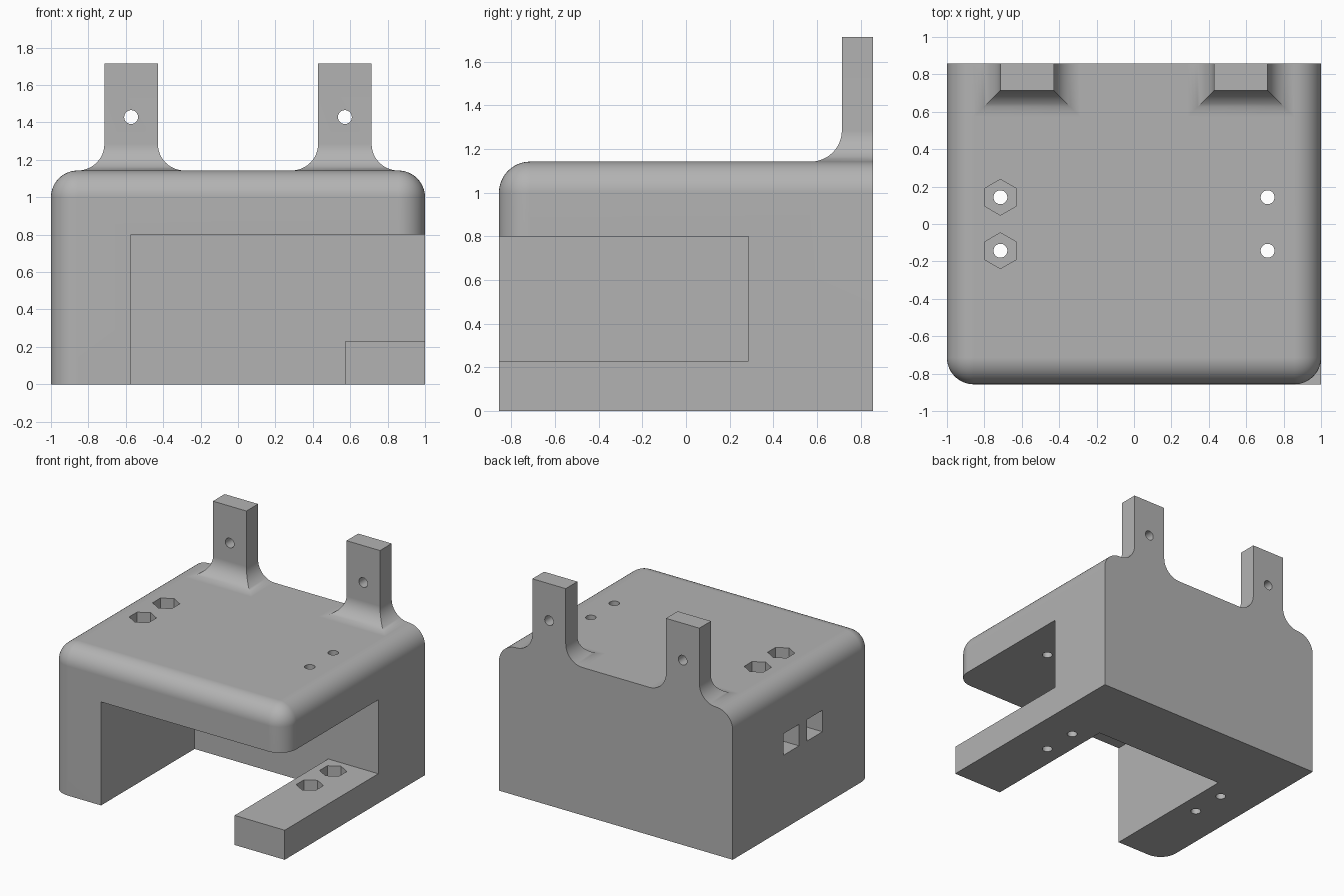
import bpy
import bmesh
import math
from mathutils import Matrix

cube = bpy.data.objects.get("Cube")
if cube:
    bpy.data.objects.remove(cube, do_unlink=True)

U = 1 / 35          # one design unit; the body is 70 x 60 x 40 of these
R = 5 * U           # radius shared by all rounded edges and flares
W, D, H = 35 * U, 30 * U, 40 * U

grey = bpy.data.materials.new("plain grey")
grey.use_nodes = True
colour = (0.45, 0.45, 0.45, 1)
grey.diffuse_color = colour
grey.node_tree.nodes["Principled BSDF"].inputs["Base Color"].default_value = colour


def finish(name, bm):
    bmesh.ops.recalc_face_normals(bm, faces=bm.faces[:])
    mesh = bpy.data.meshes.new(name)
    bm.to_mesh(mesh)
    bm.free()
    mesh.materials.append(grey)
    obj = bpy.data.objects.new(name, mesh)
    bpy.context.collection.objects.link(obj)
    return obj


def box_mesh(lo, hi):
    bm = bmesh.new()
    bmesh.ops.create_cube(bm, size=1)
    for v in bm.verts:
        v.co = [lo[i] if v.co[i] < 0 else hi[i] for i in range(3)]
    return bm


def box(name, lo, hi):
    return finish(name, box_mesh(lo, hi))


def prism(name, centre, radius, length, sides, axis="Z"):
    # Upright prism with a corner toward +y, or a rod along y
    bm = bmesh.new()
    turn = Matrix.Rotation(math.pi / 2, 4, "Z" if axis == "Z" else "X")
    bmesh.ops.create_cone(bm, cap_ends=True, segments=sides, radius1=radius,
                          radius2=radius, depth=length,
                          matrix=Matrix.Translation(centre) @ turn)
    if axis == "Z" and sides == 6:
        # Put the hexagon corners on the y axis
        top = max(v.co.y for v in bm.verts) - centre[1]
        if top < radius * 0.95:
            bmesh.ops.rotate(bm, verts=bm.verts[:], cent=centre,
                             matrix=Matrix.Rotation(math.pi / 6, 3, "Z"))
    return finish(name, bm)


def combine(target, tool, operation):
    mod = target.modifiers.new(operation, "BOOLEAN")
    mod.operation = operation
    mod.solver = "EXACT"
    mod.object = tool
    bpy.context.view_layer.objects.active = target
    bpy.ops.object.modifier_apply(modifier=mod.name)
    bpy.data.objects.remove(tool, do_unlink=True)


# Body block: rounded everywhere except the back and the underside
bm = box_mesh((-W, -D, 0), (W, D, H))
rounded = []
for e in bm.edges:
    mid = (e.verts[0].co + e.verts[1].co) / 2
    if mid.y < D - 0.01 and mid.z > 0.01:
        rounded.append(e)
bmesh.ops.bevel(bm, geom=rounded, offset=R, segments=12, profile=0.5,
                affect="EDGES", clamp_overlap=True)
body = finish("bracket_body", bm)

# Bay open to the front, the left side and below
combine(body, box("bay_cutter", (-20 * U, -2 * D, -1), (2 * W, 10 * U, 28 * U)), "DIFFERENCE")

# Square-cornered arm along the lower left
combine(body, box("lower_arm", (20 * U, -D, 0), (W, 12 * U, 8 * U)), "UNION")


def tab(side):
    # Upright tab whose foot flares out on three sides
    cx, half, front = side * 20 * U, 5 * U, 25 * U
    levels = [(R, H - U)]
    for i in range(13):
        a = i / 12 * math.pi / 2
        levels.append((R * (1 - math.sin(a)), H + R * (1 - math.cos(a))))
    levels.append((0, 60 * U))
    bm = bmesh.new()
    rings = []
    for o, z in levels:
        w = half + o
        rings.append([bm.verts.new(p) for p in (
            (cx - w, front - o, z), (cx + w, front - o, z),
            (cx + w, D, z), (cx - w, D, z))])
    for low, high in zip(rings, rings[1:]):
        for i in range(4):
            j = (i + 1) % 4
            bm.faces.new((low[i], low[j], high[j], high[i]))
    bm.faces.new(rings[0])
    bm.faces.new(rings[-1])
    return finish("mounting_tab", bm)


HOLE, HEX = 1.3 * U, 3.35 * U
for side in (-1, 1):
    combine(body, tab(side), "UNION")
    combine(body, prism("tab_hole", (side * 20 * U, D, 50 * U), HOLE, 1, 32, "Y"), "DIFFERENCE")

# Screw holes, nut pockets and side windows
for y in (-5 * U, 5 * U):
    for x in (-25 * U, 25 * U):
        combine(body, prism("screw_hole", (x, y, H / 2), HOLE, 3, 32), "DIFFERENCE")
    combine(body, prism("deep_nut_pocket", (-25 * U, y, 40 * U), HEX, 40 * U, 6), "DIFFERENCE")
    combine(body, prism("arm_nut_pocket", (25 * U, y, 8 * U), HEX, 8 * U, 6), "DIFFERENCE")
    combine(body, box("window_cutter", (-2 * W, y - HEX, 20 * U), (-25 * U, y + HEX, 25.8 * U)),
            "DIFFERENCE")

# Smooth the curves and keep the flats flat
bpy.ops.object.select_all(action="DESELECT")
body.select_set(True)
bpy.context.view_layer.objects.active = body
bpy.ops.object.shade_smooth_by_angle(angle=math.radians(30))
weighted = body.modifiers.new("flat_faces", "WEIGHTED_NORMAL")
weighted.keep_sharp = True
